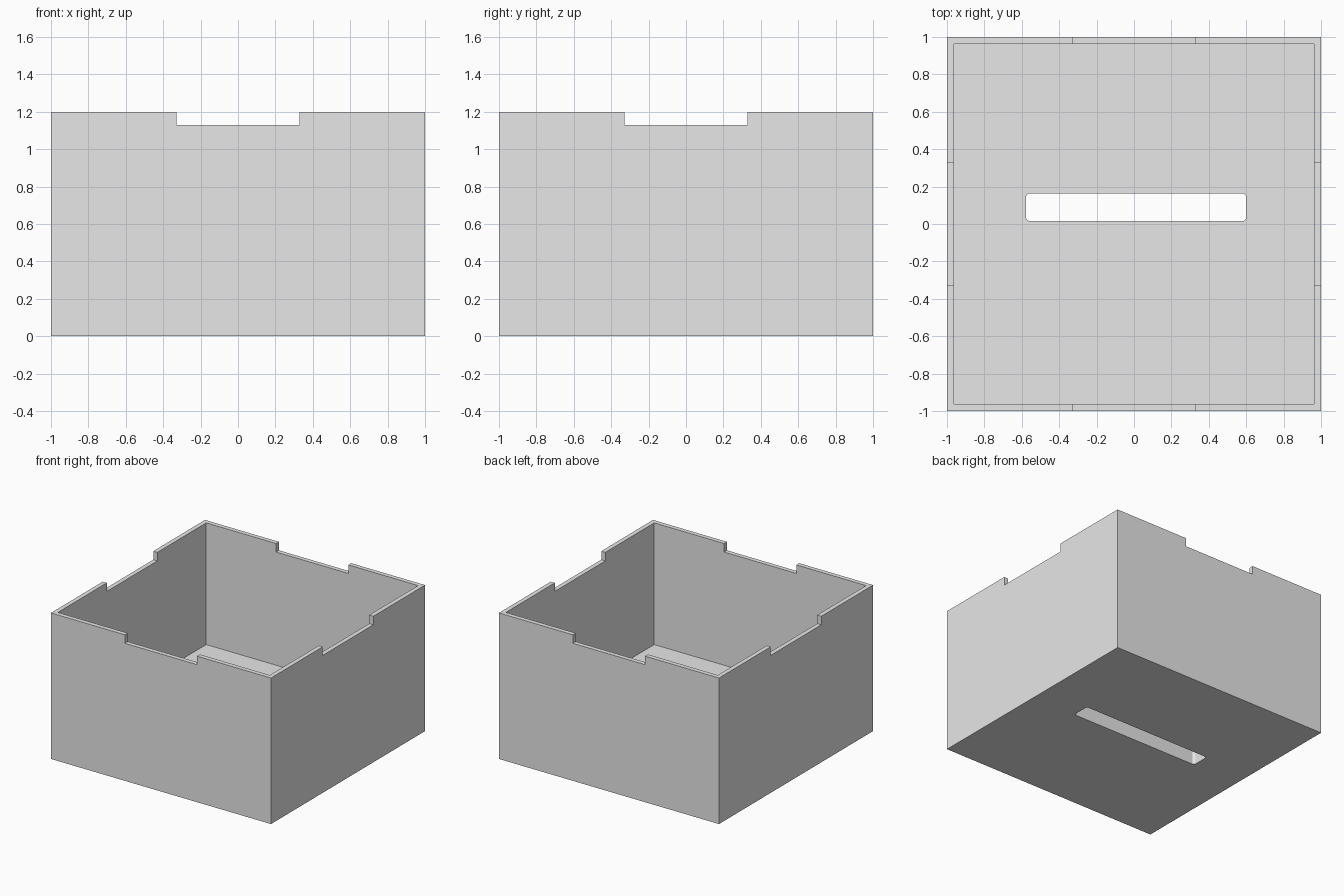
import bpy
import bmesh
from mathutils import Matrix, Vector

if "Cube" in bpy.data.objects:
    bpy.data.objects.remove(bpy.data.objects["Cube"], do_unlink=True)

# Overall dimensions
HEIGHT = 1.2
INNER = 0.963       # half width of the cavity
FLOOR = 0.2         # floor thickness
NOTCH = 0.328       # half width of the rim notches
NOTCH_Z = 1.13      # bottom of the rim notches

grey = bpy.data.materials.new("plain_grey")
grey.use_nodes = True
grey.diffuse_color = (0.8, 0.8, 0.8, 1)
grey.node_tree.nodes["Principled BSDF"].inputs["Base Color"].default_value = (0.8, 0.8, 0.8, 1)


def make_box(name, low, high, corner=0):
    """Box between two corners, with optionally rounded upright edges."""
    low, high = Vector(low), Vector(high)
    bm = bmesh.new()
    bmesh.ops.create_cube(bm, size=1, matrix=Matrix.Translation((low + high) / 2)
                          @ Matrix.Diagonal((*(high - low), 1)))
    if corner:
        upright = [e for e in bm.edges
                   if abs(e.verts[0].co.z - e.verts[1].co.z) > 0.01]
        bmesh.ops.bevel(bm, geom=upright, offset=corner, segments=5,
                        profile=0.5, affect='EDGES')
    mesh = bpy.data.meshes.new(name)
    bm.to_mesh(mesh)
    bm.free()
    mesh.materials.append(grey)
    obj = bpy.data.objects.new(name, mesh)
    bpy.context.collection.objects.link(obj)
    return obj


def cut(target, cutter):
    """Subtract the cutter, apply the result and discard the cutter."""
    cutter.hide_render = True
    mod = target.modifiers.new("cut", 'BOOLEAN')
    mod.operation = 'DIFFERENCE'
    mod.solver = 'EXACT'
    mod.object = cutter
    bpy.context.view_layer.objects.active = target
    bpy.ops.object.modifier_apply(modifier=mod.name)
    bpy.data.objects.remove(cutter, do_unlink=True)


# Open box with a thick floor
box = make_box("open_box", (-1, -1, 0), (1, 1, HEIGHT))
cut(box, make_box("cavity_cutter", (-INNER, -INNER, FLOOR), (INNER, INNER, 2)))

# Matching notches through the rim of opposite walls
cut(box, make_box("front_back_notch_cutter", (-NOTCH, -2, NOTCH_Z), (NOTCH, 2, 2)))
cut(box, make_box("side_notch_cutter", (-2, -NOTCH, NOTCH_Z), (2, NOTCH, 2)))

# Rounded slot through the floor, slightly off centre
cut(box, make_box("floor_slot_cutter", (-0.577, 0.016, -1), (0.6, 0.163, 0.5), corner=0.02))
